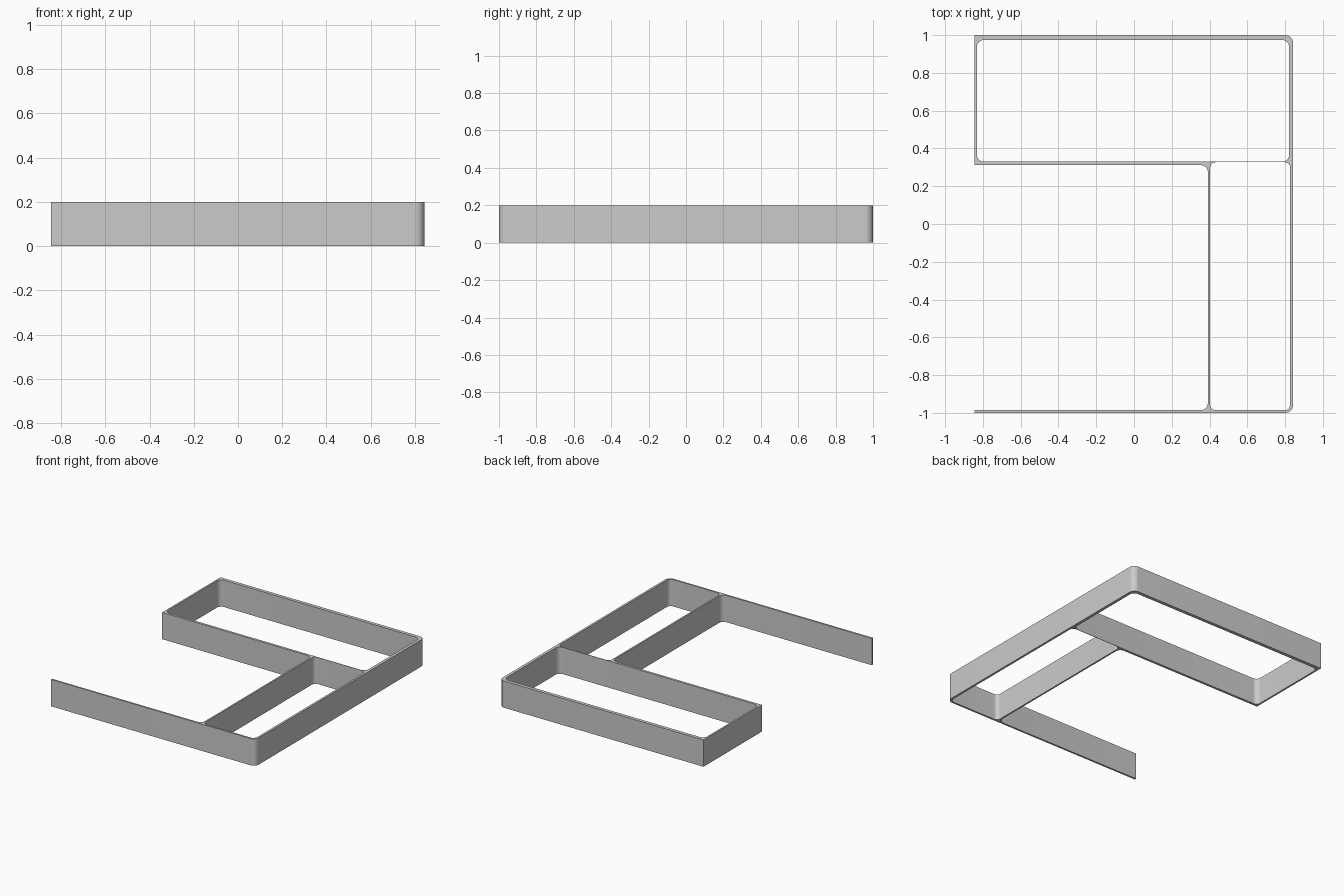
import bpy
from math import radians
from mathutils import Vector

cube = bpy.data.objects.get("Cube")
if cube:
    bpy.data.objects.remove(cube, do_unlink=True)

HEIGHT = 0.2
STEPS = 8

grey = bpy.data.materials.new("light grey")
grey.use_nodes = True
grey.diffuse_color = (0.6, 0.6, 0.6, 1)
grey.node_tree.nodes["Principled BSDF"].inputs["Base Color"].default_value = (0.6, 0.6, 0.6, 1)


def rounded(corners):
    """Turn (x, y, radius) right-angle corners into a filleted outline."""
    points = []
    for i, (x, y, r) in enumerate(corners):
        p = Vector((x, y))
        if r == 0:
            points.append(p)
            continue
        before = (Vector(corners[i - 1][:2]) - p).normalized()
        after = (Vector(corners[(i + 1) % len(corners)][:2]) - p).normalized()
        centre = p + (before + after) * r
        for k in range(STEPS + 1):
            t = k / STEPS
            arm = (-after).lerp(-before, t)
            points.append(centre + arm.normalized() * r)
    return points


def rectangle(x0, x1, y0, y1, r):
    return rounded([(x0, y0, r), (x1, y0, r), (x1, y1, r), (x0, y1, r)])


# Outer wall outline, with the open bay on the left
left, right = -0.845, 0.843
outline = rounded([
    (left, -1, 0), (right, -1, 0.042), (right, 1, 0.042), (left, 1, 0),
    (left, 0.312, 0), (0.391, 0.312, 0.038), (0.391, -0.986, 0.038), (left, -0.986, 0),
])
# Two closed rooms, separated by a very thin partition
back_room = rectangle(-0.832, 0.821, 0.33, 0.974, 0.036)
side_room = rectangle(0.403, 0.827, -0.986, 0.327, 0.03)

curve = bpy.data.curves.new("wall_frame_profile", "CURVE")
curve.dimensions = "2D"
curve.fill_mode = "BOTH"
curve.extrude = HEIGHT / 2
for loop in (outline, back_room, side_room):
    spline = curve.splines.new("POLY")
    spline.points.add(len(loop) - 1)
    for point, p in zip(spline.points, loop):
        point.co = (p.x, p.y, 0, 1)
    spline.use_cyclic_u = True
curve.materials.append(grey)

# Extruded wall frame, turned into a mesh standing on the ground
frame = bpy.data.objects.new("wall_frame", curve)
bpy.context.collection.objects.link(frame)
frame.location.z = HEIGHT / 2
bpy.ops.object.select_all(action="DESELECT")
frame.select_set(True)
bpy.context.view_layer.objects.active = frame
bpy.ops.object.convert(target="MESH")

# Join the caps to the sides and keep the rims sharp
bpy.ops.object.mode_set(mode="EDIT")
bpy.ops.mesh.select_all(action="SELECT")
bpy.ops.mesh.remove_doubles(threshold=0.0001)
bpy.ops.mesh.normals_make_consistent(inside=False)
bpy.ops.object.mode_set(mode="OBJECT")
bpy.ops.object.shade_smooth_by_angle(angle=radians(30))
